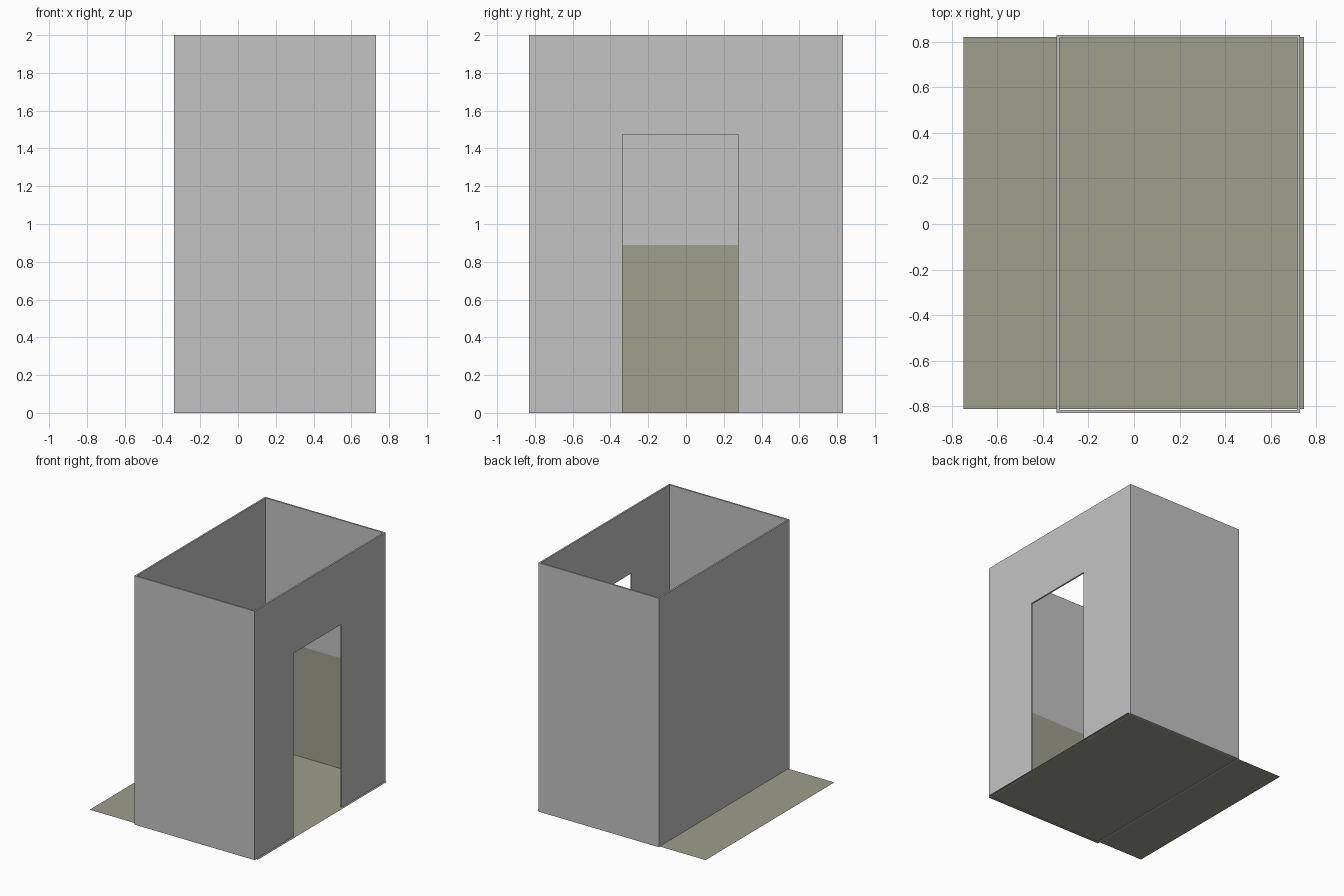
import bpy, bmesh

if "Cube" in bpy.data.objects:
    bpy.data.objects.remove(bpy.data.objects["Cube"])


def material(name, rgb):
    m = bpy.data.materials.new(name)
    m.diffuse_color = (*rgb, 1)
    m.use_nodes = True
    m.node_tree.nodes["Principled BSDF"].inputs["Base Color"].default_value = m.diffuse_color
    return m


grey = material("wall_grey", (0.55, 0.55, 0.55))
olive = material("olive_paint", (0.345, 0.345, 0.265))

X0, X1, Y = -0.34, 0.73, 0.83        # outer footprint
T = 0.013                            # wall thickness
D0, D1 = -0.335, 0.275               # doorway sides in y
LEVELS = [0, 0.89, 1.475, 2]         # ground, paint line, lintel, top


def add_object(name, bm, mats):
    bmesh.ops.recalc_face_normals(bm, faces=bm.faces)
    me = bpy.data.meshes.new(name)
    bm.to_mesh(me)
    bm.free()
    for m in mats:
        me.materials.append(m)
    ob = bpy.data.objects.new(name, me)
    bpy.context.collection.objects.link(ob)


def footprint(t):
    # Runs round the room from one door jamb to the other
    return [(X1 - t, D1), (X1 - t, Y - t), (X0 + t, Y - t),
            (X0 + t, -Y + t), (X1 - t, -Y + t), (X1 - t, D0)]


# Walls: one shell with a doorway, inner lower band painted olive
bm = bmesh.new()
outer, inner = [[[bm.verts.new((x, y, z)) for z in LEVELS]
                 for x, y in footprint(t)] for t in (0, T)]
N = len(outer)
for i in range(N):
    j = (i + 1) % N
    door = i == N - 1
    for k in range(3):
        if door and k < 2:
            continue
        for side in (outer, inner):
            f = bm.faces.new((side[i][k], side[j][k], side[j][k + 1], side[i][k + 1]))
            f.material_index = int(side is inner and k == 0)
    # Bottom (or lintel) and top rims
    for k in (2 if door else 0, 3):
        bm.faces.new((outer[i][k], outer[j][k], inner[j][k], inner[i][k]))
# Door jambs
for i in (0, N - 1):
    for k in range(2):
        bm.faces.new((outer[i][k], inner[i][k], inner[i][k + 1], outer[i][k + 1]))
add_object("room_walls", bm, [grey, olive])

# Floor sheet, wider than the room
bm = bmesh.new()
bm.faces.new([bm.verts.new((x, y, 0.003)) for x, y in
              ((-0.75, -0.812), (0.748, -0.812), (0.748, 0.822), (-0.75, 0.822))])
bm.normal_update()
if bm.faces[:][0].normal.z < 0:
    bmesh.ops.reverse_faces(bm, faces=bm.faces)
add_object("floor", bm, [olive])
